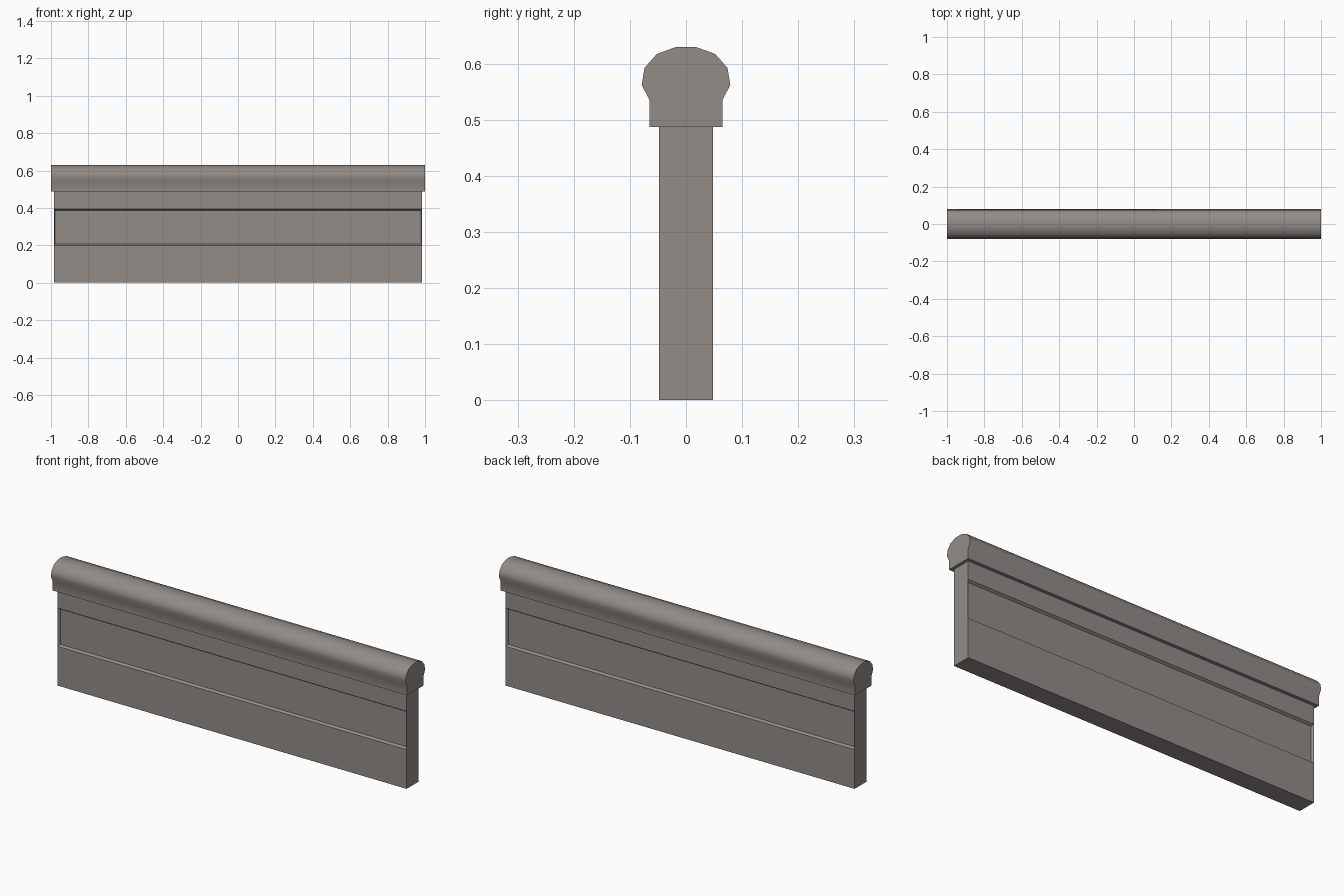
import bpy, bmesh, math

if "Cube" in bpy.data.objects:
    bpy.data.objects.remove(bpy.data.objects["Cube"])

stone = bpy.data.materials.new("warm grey stone")
stone.diffuse_color = (0.29, 0.262, 0.244, 1)
stone.use_nodes = True
stone.node_tree.nodes["Principled BSDF"].inputs["Base Color"].default_value = stone.diffuse_color


def make_object(name, bm):
    bmesh.ops.recalc_face_normals(bm, faces=bm.faces)
    mesh = bpy.data.meshes.new(name)
    bm.to_mesh(mesh)
    bm.free()
    mesh.materials.append(stone)
    obj = bpy.data.objects.new(name, mesh)
    bpy.context.collection.objects.link(obj)
    return obj


# Wall slab: box with a shallow bevelled recess on front and back
HX, HY, TOP = 0.985, 0.048, 0.487
LOW, HIGH = 0.20, 0.395
bm = bmesh.new()
bmesh.ops.create_cube(bm, size=1)
for v in bm.verts:
    v.co = (v.co.x * 2 * HX, v.co.y * 2 * HY, (v.co.z + 0.5) * TOP)
for z in (LOW, HIGH):
    bmesh.ops.bisect_plane(bm, geom=bm.verts[:] + bm.edges[:] + bm.faces[:],
                           plane_co=(0, 0, z), plane_no=(0, 0, 1))
bm.normal_update()
panels = [f for f in bm.faces if abs(f.normal.y) > 0.9
          and LOW < f.calc_center_median().z < HIGH]
bmesh.ops.inset_individual(bm, faces=panels, thickness=0.011, depth=-0.012)
make_object("wall_slab", bm)

# Rounded coping: half profile mirrored, then extruded along x
half = [(0.065, 0.487), (0.065, 0.535), (0.079, 0.562),
        (0.074, 0.592), (0.052, 0.617), (0.019, 0.629)]
profile = half + [(-y, z) for y, z in reversed(half)]
bm = bmesh.new()
end = bm.faces.new([bm.verts.new((-1, y, z)) for y, z in profile])
ext = bmesh.ops.extrude_face_region(bm, geom=[end], use_keep_orig=True)
moved = [g for g in ext["geom"] if isinstance(g, bmesh.types.BMVert)]
bmesh.ops.translate(bm, verts=moved, vec=(2, 0, 0))
coping = make_object("rounded_coping", bm)

bpy.ops.object.select_all(action='DESELECT')
coping.select_set(True)
bpy.context.view_layer.objects.active = coping
bpy.ops.object.shade_smooth_by_angle(angle=math.radians(40))
